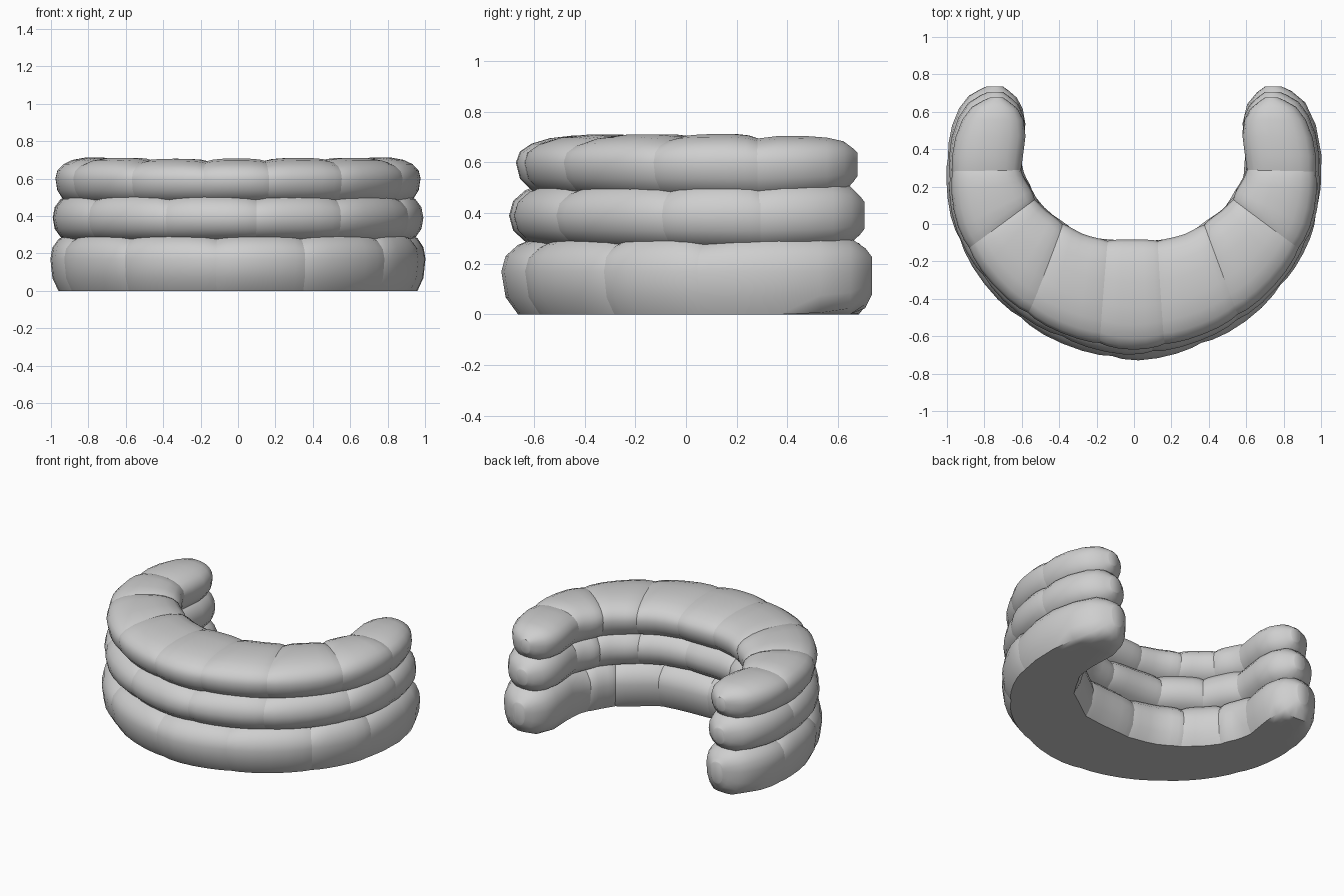
import bpy, bmesh, math, random
from mathutils import Vector

if "Cube" in bpy.data.objects:
    bpy.data.objects.remove(bpy.data.objects["Cube"])

random.seed(4)
cloth = bpy.data.materials.new("grey_cloth")
cloth.diffuse_color = (0.62, 0.62, 0.62, 1)
cloth.use_nodes = True
cloth.node_tree.nodes["Principled BSDF"].inputs["Base Color"].default_value = cloth.diffuse_color

# Half plan of the U-shaped wall: outer x, y, inner x, y, height factor
HALF = [(0, -.73, 0, -.09, 1), (.33, -.66, .24, -.07, 1), (.61, -.51, .39, .02, 1),
        (.83, -.28, .49, .10, 1), (.97, .0, .55, .20, 1), (1.005, .3, .595, .31, 1),
        (.975, .52, .58, .53, .93), (.90, .67, .615, .66, .78), (.79, .735, .70, .735, .35)]
PLAN = [(-a, b, -c, d, h) for a, b, c, d, h in HALF[:0:-1]] + HALF


def station(s):
    """Smoothly interpolate the plan, s from -8 (left tip) to 8 (right tip)."""
    s = max(-8, min(8, s)) + 8
    i = min(int(s), 15)
    t = s - i
    p = [PLAN[max(0, min(16, i + k))] for k in (-1, 0, 1, 2)]
    return [.5 * (2 * b + (c - a) * t + (2 * a - 5 * b + 4 * c - d) * t * t
                  + (3 * b - a - 3 * c + d) * t ** 3) for a, b, c, d in zip(*p)]


def power(v, e):
    return math.copysign(abs(v) ** e, v)


def sandbag(name, s0, s1, zc, up, low, kx, ky):
    """Pillow swept along the wall, pinched where it meets its neighbours."""
    rings, sides = 9, 18
    swell = random.uniform(.96, 1.04)
    bm = bmesh.new()
    loops = []
    for r in range(rings):
        u = -math.cos(math.pi * r / (rings - 1))
        s = (s0 + s1) / 2 + u * (s1 - s0) / 2
        ox, oy, ix, iy, h = station(s)
        outer = Vector((ox * kx, oy * ky))
        inner = Vector((ix, iy * ky))
        mid, half = (outer + inner) / 2, (outer - inner) / 2
        free_end = (u < 0 and s0 <= -8) or (u > 0 and s1 >= 8)
        pinch = 0 if free_end else abs(u) ** 4
        loop = []
        for k in range(sides):
            a = 2 * math.pi * k / sides
            w = power(math.cos(a), 2 / 2.3) * (1 - .06 * pinch)
            v = power(math.sin(a), 2 / 2.3) * h
            z = v * up * swell * (1 - .2 * pinch) if v > 0 else v * low
            p = mid + half * w
            loop.append(bm.verts.new((p.x, p.y, max(0, zc + z))))
        loops.append(loop)
    for a, b in zip(loops, loops[1:]):
        for k in range(sides):
            n = (k + 1) % sides
            bm.faces.new((a[k], a[n], b[n], b[k]))
    bm.faces.new(loops[0])
    bm.faces.new(loops[-1])
    bmesh.ops.recalc_face_normals(bm, faces=bm.faces)
    me = bpy.data.meshes.new(name)
    bm.to_mesh(me)
    bm.free()
    me.materials.append(cloth)
    ob = bpy.data.objects.new(name, me)
    bpy.context.collection.objects.link(ob)
    bpy.ops.object.select_all(action='DESELECT')
    ob.select_set(True)
    bpy.context.view_layer.objects.active = ob
    bpy.ops.object.shade_smooth_by_angle(angle=math.radians(50))


# Three staggered courses: seams, centre height, upper/lower half height, plan scale
COURSES = {
    "bottom": ([-8, -5.2, -3.7, -2, -.35, 1.1, 2.8, 4.1, 8], .17, .16, .26, 1, 1),
    "middle": ([-8, -4.8, -2.9, -1.2, .3, 1.8, 3.65, 5, 8], .39, .15, .15, .99, .96),
    "top": ([-8, -5, -3.5, -1.9, -.55, .5, 1.85, 3.5, 5, 8], .6, .11, .16, .975, .92),
}
for course, (seams, *shape) in COURSES.items():
    for i, (a, b) in enumerate(zip(seams, seams[1:])):
        sandbag(f"{course}_sandbag_{i + 1}", a - .07, b + .07, *shape)
